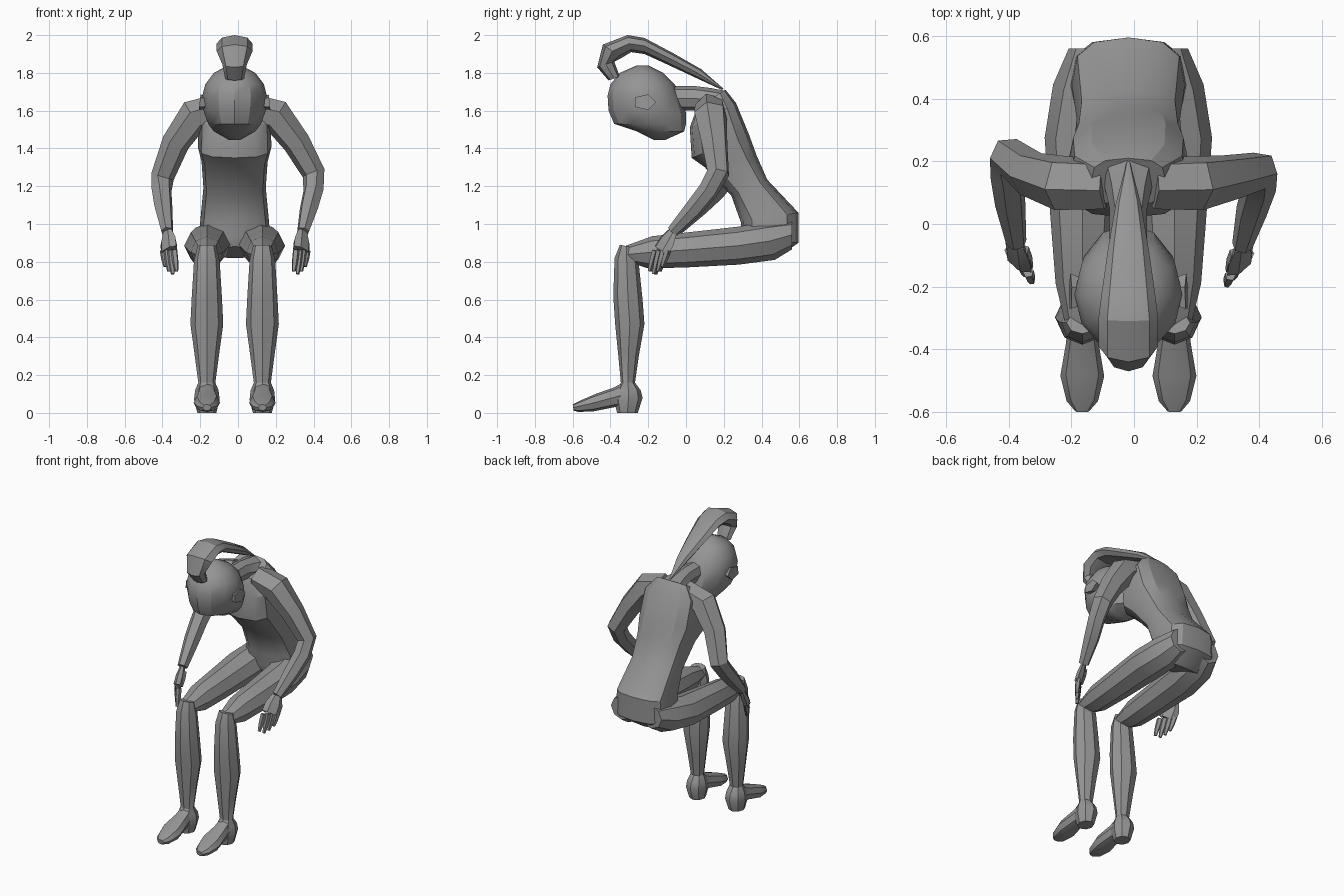
import bpy
import bmesh
import math
from mathutils import Vector

cube = bpy.data.objects.get("Cube")
if cube:
    bpy.data.objects.remove(cube, do_unlink=True)

grey = bpy.data.materials.new("plain grey")
grey.use_nodes = True
shade = (0.3, 0.3, 0.3, 1)
grey.diffuse_color = shade
grey.node_tree.nodes["Principled BSDF"].inputs["Base Color"].default_value = shade

MID = -0.018  # the body sits slightly off the centre line


def skin(name, rings):
    """Join a row of vertex rings into one closed, capped part."""
    bm = bmesh.new()
    loops = [[bm.verts.new(point) for point in ring] for ring in rings]
    count = len(loops[0])
    for low, high in zip(loops, loops[1:]):
        for i in range(count):
            j = (i + 1) % count
            bm.faces.new((low[i], low[j], high[j], high[i]))
    bm.faces.new(loops[0])
    bm.faces.new(loops[-1])
    bmesh.ops.recalc_face_normals(bm, faces=bm.faces)
    mesh = bpy.data.meshes.new(name)
    bm.to_mesh(mesh)
    bm.free()
    mesh.materials.append(grey)
    part = bpy.data.objects.new(name, mesh)
    bpy.context.collection.objects.link(part)
    bpy.ops.object.select_all(action="DESELECT")
    part.select_set(True)
    bpy.context.view_layer.objects.active = part
    bpy.ops.object.shade_smooth_by_angle(angle=math.radians(30))
    return part


def outline(sides, power=1.0):
    """Unit ring; a power below one makes it boxier."""
    turns = [math.tau * i / sides for i in range(sides)]
    return [[math.copysign(abs(v) ** power, v) for v in (math.cos(a), math.sin(a))]
            for a in turns]


def profile_loft(name, sections, sides=8, shift=0.0, power=1.0):
    """Sections give two opposite outline points (y, z, y, z) and a half width."""
    rings = []
    for y1, z1, y2, z2, width, *offset in sections:
        x = MID + shift * (offset[0] if offset else 1)
        first, second = Vector((x, y1, z1)), Vector((x, y2, z2))
        centre, reach = (first + second) / 2, (first - second) / 2
        rings.append([centre + reach * c + Vector((width * s, 0, 0))
                      for c, s in outline(sides, power)])
    return skin(name, rings)


def tube(name, stations, sides=6, across=None, flat=1.0):
    """Sweep a ring along (x, y, z, radius) stations without twisting."""
    points = [Vector(s[:3]) for s in stations]
    rings = []
    for i, (point, station) in enumerate(zip(points, stations)):
        ahead = points[min(i + 1, len(points) - 1)]
        behind = points[max(i - 1, 0)]
        along = (ahead - behind).normalized()
        across = Vector(across) if across else along.orthogonal()
        across = (across - along * across.dot(along)).normalized()
        other = along.cross(across) * flat
        rings.append([point + (across * c + other * s) * station[3]
                      for c, s in outline(sides)])
    return skin(name, rings)


# Torso, bent forward, from seat to shoulders
profile_loft("torso", [
    (.31, .88, .48, .82, .16),
    (.29, .93, .595, .90, .19),
    (.29, 1.01, .595, 1.06, .18),
    (.24, 1.15, .43, 1.235, .165),
    (.10, 1.30, .375, 1.36, .175),
    (.03, 1.35, .335, 1.47, .195),
    (.02, 1.51, .265, 1.64, .19),
    (.06, 1.62, .21, 1.71, .12),
], sides=12, power=.72)

# Neck, running into the upper back
profile_loft("neck", [
    (.21, 1.705, .18, 1.58, .10),
    (.13, 1.72, .10, 1.59, .075),
    (.05, 1.73, .05, 1.60, .06),
    (-.09, 1.73, -.09, 1.60, .06),
])

# Head, chin lowered
profile_loft("head", [
    (-.17, 1.445, -.11, 1.445, .03),
    (-.26, 1.49, -.01, 1.49, .11),
    (-.38, 1.53, 0, 1.53, .14),
    (-.41, 1.60, 0, 1.59, .163),
    (-.415, 1.68, -.03, 1.67, .172),
    (-.40, 1.74, -.06, 1.74, .155),
    (-.35, 1.80, -.12, 1.80, .11),
    (-.26, 1.84, -.20, 1.84, .035),
], sides=12)

# Ponytail arching over the head to the upper back
profile_loft("ponytail", [
    (-.41, 1.76, -.35, 1.78, .05),
    (-.47, 1.83, -.38, 1.86, .065),
    (-.44, 1.95, -.34, 1.88, .095),
    (-.31, 2.0, -.29, 1.91, .095),
    (-.22, 1.985, -.22, 1.90, .085),
    (-.06, 1.90, -.10, 1.845, .065),
    (.08, 1.82, .05, 1.775, .04),
    (.20, 1.715, .19, 1.71, .006),
])

for side, label in ((1, "left"), (-1, "right")):
    # Ear
    tube(label + "_ear", [
        (MID + side * .14, -.22, 1.64, .045),
        (MID + side * .185, -.22, 1.645, .062),
    ], sides=5, across=(0, 1, 0), flat=.7)

    # Thigh, running from knee into the seat
    profile_loft(label + "_thigh", [
        (-.345, .875, -.31, .80, .052),
        (-.18, .935, -.20, .765, .085),
        (0, .955, 0, .77, .10),
        (.27, .985, .28, .785, .12),
        (.42, 1.01, .47, .81, .115, .85),
        (.56, 1.02, .56, .865, .08, .75),
    ], shift=side * .147)

    # Shin, ankle and heel
    profile_loft(label + "_shin", [
        (-.35, .89, -.28, .875, .05),
        (-.378, .82, -.25, .79, .068),
        (-.385, .62, -.23, .60, .08),
        (-.375, .47, -.22, .47, .087),
        (-.36, .32, -.25, .30, .065),
        (-.345, .16, -.27, .16, .045),
        (-.37, .12, -.24, .12, .062),
        (-.38, .06, -.23, .08, .068),
        (-.365, 0, -.255, 0, .05),
    ], shift=side * .147)

    # Forefoot and toes
    profile_loft(label + "_foot", [
        (-.30, .18, -.30, .03, .045),
        (-.38, .135, -.38, .03, .052),
        (-.48, .10, -.49, .008, .07),
        (-.56, .065, -.57, .005, .05),
        (-.60, .045, -.595, .012, .022),
    ], shift=side * .147, power=.85)

# Arms, each with its own bend
arms = {
    "left": [(.06, .13, 1.61, .085), (.20, .13, 1.575, .09), (.31, .15, 1.43, .074),
             (.40, .17, 1.27, .062), (.40, .12, 1.18, .055), (.375, .04, 1.08, .05),
             (.345, -.07, .96, .033)],
    "right": [(-.09, .13, 1.61, .085), (-.23, .13, 1.575, .09), (-.33, .16, 1.43, .074),
              (-.40, .215, 1.25, .062), (-.405, .16, 1.18, .055), (-.395, .07, 1.09, .05),
              (-.375, -.06, .96, .033)],
}
for label, path in arms.items():
    tube(label + "_arm", path)

    # Palm, flattened along the knuckle line
    inward = -1 if label == "left" else 1
    wrist = Vector(path[-1][:3])
    spread = Vector((inward * .65, -.75, 0)).normalized()
    knuckle = wrist + Vector((inward * .008, -.06, -.10))
    middle = (wrist + knuckle) / 2
    tube(label + "_palm", [(*wrist, .033), (*middle, .056), (*knuckle, .058)],
         across=spread, flat=.45)

    # Four fingers and a thumb
    for i, length in enumerate((.085, .11, .125, .11)):
        base = knuckle + spread * (i - 1.5) * .03
        tip = base + Vector((inward * .012, -.03, -length))
        tube(f"{label}_finger_{i + 1}", [(*base, .018), (*((base + tip) / 2), .017), (*tip, .01)],
             sides=5, across=spread)
    root = wrist + spread * .03 + Vector((0, 0, -.02))
    end = root + Vector((inward * .025, -.055, -.075))
    tube(label + "_thumb", [(*root, .022), (*((root + end) / 2), .02), (*end, .01)],
         sides=5, across=spread)
